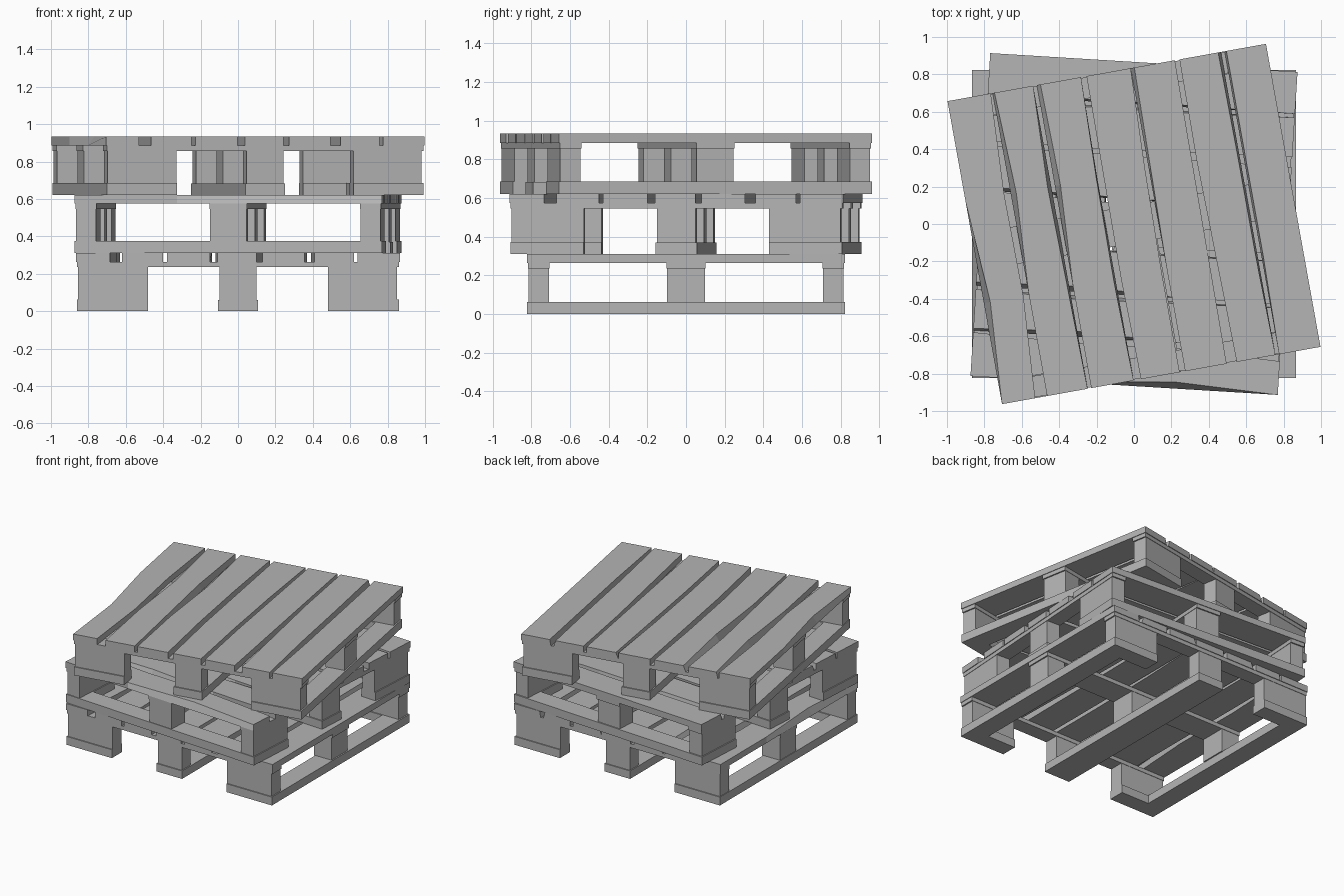
import bpy, bmesh, math
from mathutils import Matrix

cube = bpy.data.objects.get("Cube")
if cube:
    bpy.data.objects.remove(cube, do_unlink=True)

wood = bpy.data.materials.new("grey wood")
wood.use_nodes = True
GREY = (0.46, 0.46, 0.46, 1)
wood.diffuse_color = GREY
wood.node_tree.nodes["Principled BSDF"].inputs["Base Color"].default_value = GREY

HALF_X, HALF_Y = 0.865, 0.823
HEIGHT = 0.311


def add_box(bm, x0, x1, y0, y1, z0, z1):
    mat = Matrix.Translation(((x0 + x1) / 2, (y0 + y1) / 2, (z0 + z1) / 2))
    mat = mat @ Matrix.Diagonal((x1 - x0, y1 - y0, z1 - z0, 1))
    bmesh.ops.create_cube(bm, size=1, matrix=mat)


def add_board(bm, left, right, z0, z1):
    """Deck board with worn edges; left and right give x at evenly spaced stations."""
    n = len(left)
    ys = [-HALF_Y + 2 * HALF_Y * i / (n - 1) for i in range(n)]
    rings = []
    for y, a, b in zip(ys, left, right):
        low_a, low_b = min(left[0], a), max(b, right[0])
        ring = [(low_a, z0), (low_b, z0), (b, z1), (a, z1)]
        rings.append([bm.verts.new((x, y, z)) for x, z in ring])
    for r, s in zip(rings, rings[1:]):
        for k in range(4):
            m = (k + 1) % 4
            bm.faces.new((r[k], r[m], s[m], s[k]))
    bm.faces.new(rings[0][::-1])
    bm.faces.new(rings[-1])


def finish(bm, name, matrix):
    bmesh.ops.recalc_face_normals(bm, faces=bm.faces)
    mesh = bpy.data.meshes.new(name)
    bm.to_mesh(mesh)
    bm.free()
    mesh.materials.append(wood)
    obj = bpy.data.objects.new(name, mesh)
    obj.matrix_world = matrix
    bpy.context.collection.objects.link(obj)


# Edges of the seven deck boards at front, two middle stations and back
BOARDS = [
    ((-.865, -.83, -.865, -.865), (-.685, -.65, -.655, -.63)),
    ((-.62, -.62, -.59, -.61), (-.40, -.41, -.42, -.40)),
    ((-.38, -.38, -.35, -.36), (-.15, -.16, -.155, -.14)),
    ((-.11, -.12, -.115, -.11), (.10, .10, .11, .13)),
    ((.13, .13, .14, .15), (.355, .36, .365, .37)),
    ((.41, .40, .39, .395), (.62, .61, .61, .605)),
    ((.64, .65, .65, .65), (.865, .865, .865, .865)),
]
# Rows of blocks along the depth, columns across the width
ROWS = ((-HALF_Y, -0.70), (-0.105, 0.105), (0.70, HALF_Y))
CORNER = 0.385
RUNNER = 0.15


def build_pallet(prefix, z, angle):
    matrix = Matrix.Translation((0, 0, z)) @ Matrix.Rotation(math.radians(angle), 4, 'Z')

    # Top deck
    bm = bmesh.new()
    for left, right in BOARDS:
        add_board(bm, left, right, 0.264, HEIGHT)
    finish(bm, prefix + "_deck_boards", matrix)

    # Cross boards under the deck
    bm = bmesh.new()
    for y0, y1 in ROWS:
        add_box(bm, -HALF_X + .005, HALF_X - .005, y0 + .005, y1 - .005, 0.235, 0.264)
    finish(bm, prefix + "_cross_boards", matrix)

    # Blocks: wide at the corners, narrow between
    bm = bmesh.new()
    for i, (y0, y1) in enumerate(ROWS):
        width = 0.16 if i == 1 else CORNER
        y0, y1 = y0 + .008, y1 - .008
        add_box(bm, -0.1, 0.1, y0, y1, 0.06, 0.235)
        add_box(bm, -HALF_X + .01, -HALF_X + width, y0, y1, 0.06, 0.235)
        add_box(bm, HALF_X - width, HALF_X - .015, y0, y1, 0.06, 0.235)
    finish(bm, prefix + "_blocks", matrix)

    # Runners, with wide feet at the corners
    bm = bmesh.new()
    add_box(bm, -0.108, 0.108, -HALF_Y, HALF_Y, 0, 0.06)
    for s in (-1, 1):
        outer, inner, foot = s * (HALF_X - .005), s * (HALF_X - RUNNER), s * (HALF_X - CORNER)
        add_box(bm, min(outer, inner), max(outer, inner), -HALF_Y, HALF_Y, 0, 0.063)
        for y0, y1 in (ROWS[0], ROWS[2]):
            add_box(bm, min(inner, foot), max(inner, foot), y0, y1, 0, 0.063)
    finish(bm, prefix + "_runners", matrix)


for level, (prefix, angle) in enumerate((("bottom", 0), ("middle", 86.5), ("top", 10.2))):
    build_pallet(prefix, level * HEIGHT, angle)
